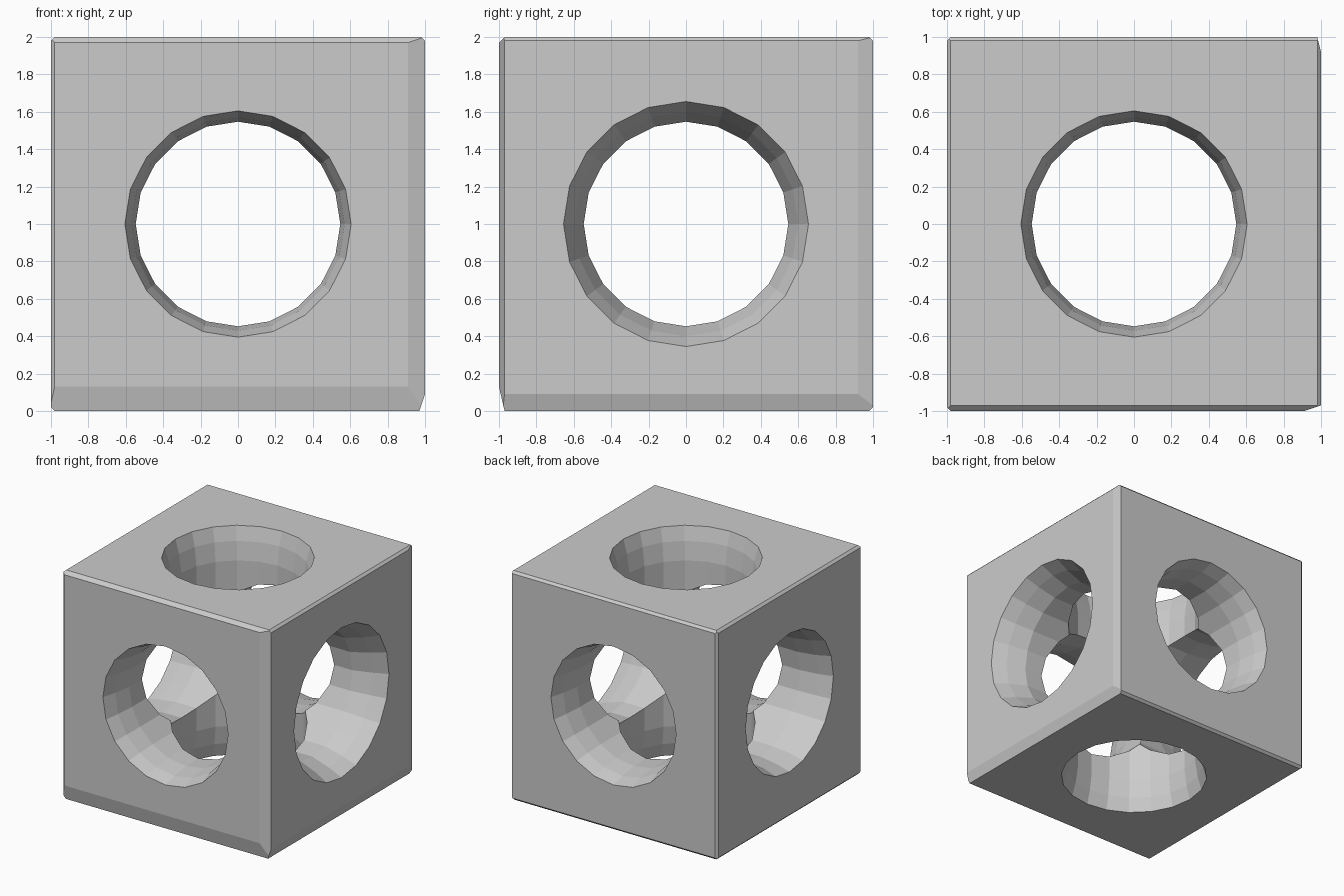
import bpy, bmesh, math
from mathutils import Matrix, Vector

if "Cube" in bpy.data.objects:
    bpy.data.objects.remove(bpy.data.objects["Cube"])

SIDES = 20


def make_object(name, bm):
    mesh = bpy.data.meshes.new(name)
    bmesh.ops.recalc_face_normals(bm, faces=bm.faces)
    bm.to_mesh(mesh)
    bm.free()
    obj = bpy.data.objects.new(name, mesh)
    obj.location.z = 1
    bpy.context.collection.objects.link(obj)
    return obj


def shave_edge(bm, face_a, face_b, a, b):
    """Trim the edge between two cube faces: a and b are the widths on each face."""
    na, nb = Vector(face_a), Vector(face_b)
    point = na + nb * (1 - a)
    normal = (na * a + nb * b).normalized()
    geom = bm.verts[:] + bm.edges[:] + bm.faces[:]
    cut = bmesh.ops.bisect_plane(bm, geom=geom, plane_co=point, plane_no=normal,
                                 clear_outer=True, dist=1e-5)
    edges = [e for e in cut["geom_cut"] if isinstance(e, bmesh.types.BMEdge)]
    bmesh.ops.contextual_create(bm, geom=edges)


def bore(name, profile, rotation):
    """Lathed cutter along z from (radius, height) pairs, turned to its axis."""
    bm = bmesh.new()
    rings = []
    for r, h in profile:
        rings.append([bm.verts.new((r * math.cos(i * math.tau / SIDES),
                                    r * math.sin(i * math.tau / SIDES), h))
                      for i in range(SIDES)])
    for low, high in zip(rings, rings[1:]):
        for i in range(SIDES):
            j = (i + 1) % SIDES
            bm.faces.new((low[i], low[j], high[j], high[i]))
    bm.faces.new(rings[0][::-1])
    bm.faces.new(rings[-1])
    bm.transform(rotation)
    obj = make_object(name, bm)
    obj.hide_render = True
    obj.hide_set(True)
    return obj


# Block with softly worn edges
bm = bmesh.new()
bmesh.ops.create_cube(bm, size=2)
front, back = (0, -1, 0), (0, 1, 0)
right, left = (1, 0, 0), (-1, 0, 0)
top, bottom = (0, 0, 1), (0, 0, -1)
for edge in ((front, bottom, 0.13, 0.03), (front, right, 0.09, 0.03),
             (right, bottom, 0.09, 0.03), (right, back, 0.08, 0.02),
             (top, front, 0.03, 0.03), (top, right, 0.02, 0.02),
             (top, left, 0.02, 0.02), (top, back, 0.02, 0.02),
             (front, left, 0.02, 0.02), (back, left, 0.02, 0.02),
             (back, bottom, 0.02, 0.02), (left, bottom, 0.02, 0.02)):
    shave_edge(bm, *edge)
block = make_object("pierced_block", bm)

# Three round through-holes, flared at the mouths
flare = [(0.63, 1.1), (0.605, 1.0), (0.57, 0.88), (0.547, 0.72)]
wide = [(0.69, 1.1), (0.655, 1.0), (0.60, 0.88), (0.547, 0.72)]
mirrored = [(r, -h) for r, h in flare]
for name, mouth, rot in (
        ("hole_vertical", flare, Matrix.Identity(4)),
        ("hole_front_back", flare, Matrix.Rotation(math.pi / 2, 4, 'X')),
        ("hole_side_to_side", wide, Matrix.Rotation(math.pi / 2, 4, 'Y'))):
    cutter = bore(name, mirrored + mouth[::-1], rot)
    mod = block.modifiers.new(name, 'BOOLEAN')
    mod.operation = 'DIFFERENCE'
    mod.solver = 'EXACT'
    mod.object = cutter
